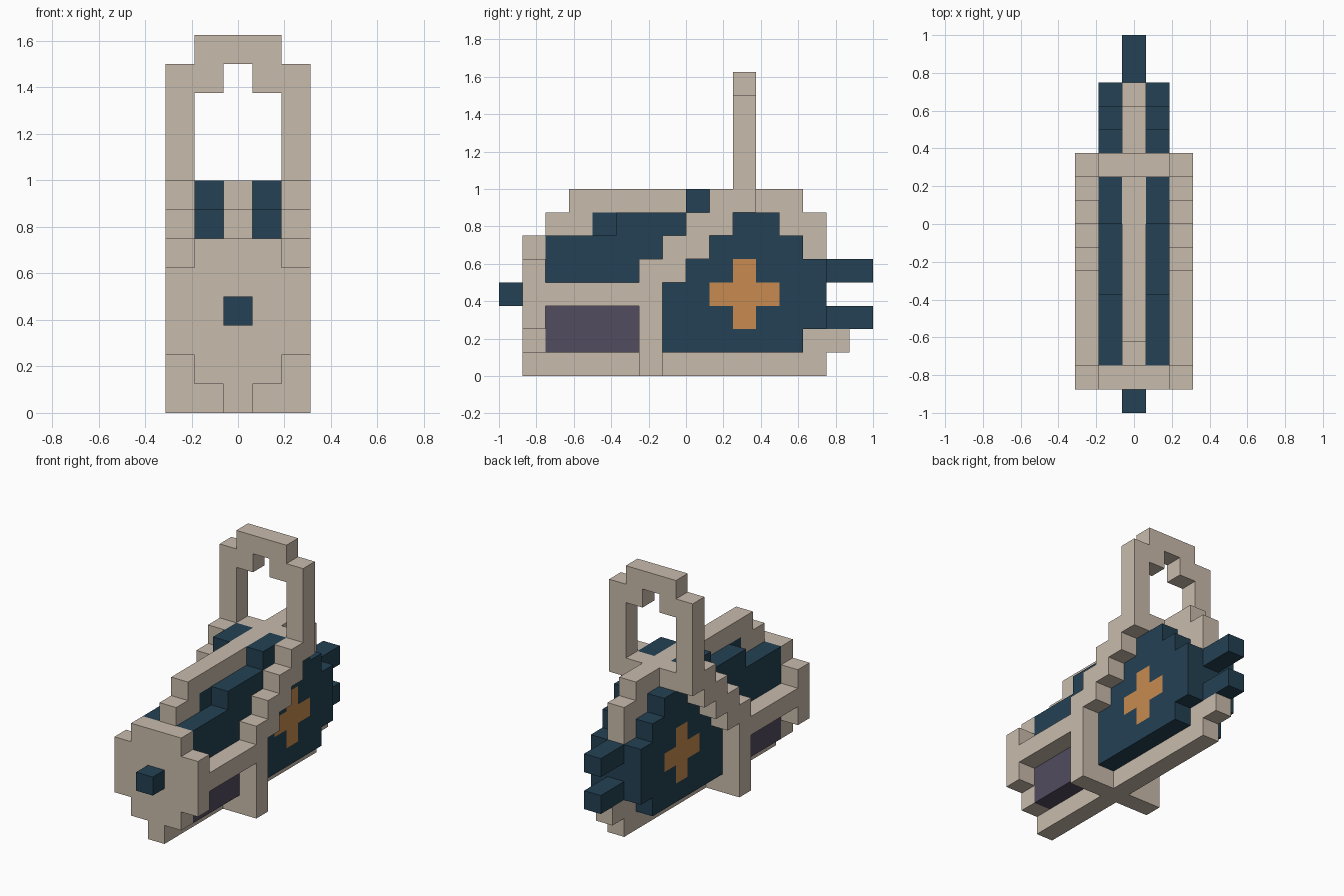
import bpy, bmesh
from mathutils import Vector

if "Cube" in bpy.data.objects:
    bpy.data.objects.remove(bpy.data.objects["Cube"])

U = 0.125  # edge of one cube cell


def material(name, rgb):
    lin = [((c / 255 + 0.055) / 1.055) ** 2.4 for c in rgb]
    m = bpy.data.materials.new(name)
    m.diffuse_color = (*lin, 1)
    m.use_nodes = True
    m.node_tree.nodes["Principled BSDF"].inputs["Base Color"].default_value = m.diffuse_color
    return m


BEIGE = material("beige", (201, 187, 172))
BLUE = material("dark blue", (35, 65, 83))
ORANGE = material("orange", (200, 139, 80))
PURPLE = material("dusty purple", (82, 76, 96))

cells = {}  # (x, y, z) -> part name; later parts overwrite earlier ones
parts = {}  # part name -> material


def fill(part, mat, xs, ys, zs, mirror=False):
    """Fill inclusive cell ranges, optionally mirrored across x = 0."""
    parts[part] = mat
    for x in range(xs[0], xs[1] + 1):
        for y in range(ys[0], ys[1] + 1):
            for z in range(zs[0], zs[1] + 1):
                cells[x, y, z] = part
                if mirror:
                    cells[-x, y, z] = part


# Rounded body, layer by layer
for z, y0, y1 in [(1, -6, 4), (2, -6, 5), (3, -6, 5), (4, -6, 5),
                  (5, -6, 4), (6, -3, 3), (7, 0, 1)]:
    fill("body", BLUE, (-1, 1), (y0, y1), (z, z))
fill("body", BLUE, (0, 0), (-4, -4), (6, 6))

# Lower side panels and cross emblems
fill("side_panel", PURPLE, (1, 1), (-6, -3), (1, 2), True)
fill("side_cross", ORANGE, (1, 1), (1, 3), (3, 3), True)
fill("side_cross", ORANGE, (1, 1), (2, 2), (2, 4), True)

# Central frame: keel, tail curve and top ridge
for y0, y1, z in [(-7, 5, 0), (5, 6, 1), (5, 5, 5), (4, 5, 6),
                  (-6, -5, 6), (-5, 4, 7)]:
    fill("center_frame", BEIGE, (0, 0), (y0, y1), (z, z))

# Stepped front plate
for w, z0, z1 in [(0, 0, 0), (1, 1, 1), (2, 2, 4), (1, 5, 5)]:
    fill("front_plate", BEIGE, (-w, w), (-7, -7), (z0, z1))

# Nozzle and two rear prongs
fill("front_nozzle", BLUE, (0, 0), (-8, -8), (3, 3))
for z in (2, 4):
    fill("rear_prong", BLUE, (0, 0), (6, 7), (z, z))

# Side rails, under strap and stepped side straps
fill("side_rail", BEIGE, (2, 2), (-6, -3), (3, 3), True)
fill("strap", BEIGE, (-2, 2), (-2, -2), (0, 0))
fill("strap", BEIGE, (2, 2), (-2, -2), (0, 4), True)
for i in range(4):
    fill("strap", BEIGE, (2, 2), (i - 2, i - 1), (4 + i, 4 + i), True)

# Handle with chamfered top
fill("handle", BEIGE, (-2, 2), (2, 2), (7, 7))
fill("handle", BEIGE, (2, 2), (2, 2), (8, 11), True)
fill("handle", BEIGE, (1, 1), (2, 2), (11, 11), True)
fill("handle", BEIGE, (-1, 1), (2, 2), (12, 12))


def build(part, mat):
    """Make one object from the exposed cell faces of a part."""
    bm = bmesh.new()
    for c, owner in cells.items():
        if owner != part:
            continue
        center = Vector((c[0], c[1] + 0.5, c[2] + 0.5)) * U
        for axis in range(3):
            for s in (-1, 1):
                n = list(c)
                n[axis] += s
                if tuple(n) in cells:
                    continue
                corners = []
                for a, b in [(-1, -1), (1, -1), (1, 1), (-1, 1)][::s]:
                    d = Vector()
                    d[axis], d[(axis + 1) % 3], d[(axis + 2) % 3] = s, a, b
                    corners.append(bm.verts.new(center + d * U / 2))
                bm.faces.new(corners)
    bmesh.ops.remove_doubles(bm, verts=bm.verts, dist=1e-4)
    bmesh.ops.dissolve_limit(bm, angle_limit=0.01, verts=bm.verts, edges=bm.edges)
    mesh = bpy.data.meshes.new(part)
    bm.to_mesh(mesh)
    bm.free()
    mesh.materials.append(mat)
    bpy.context.collection.objects.link(bpy.data.objects.new(part, mesh))


for name, mat in parts.items():
    build(name, mat)
